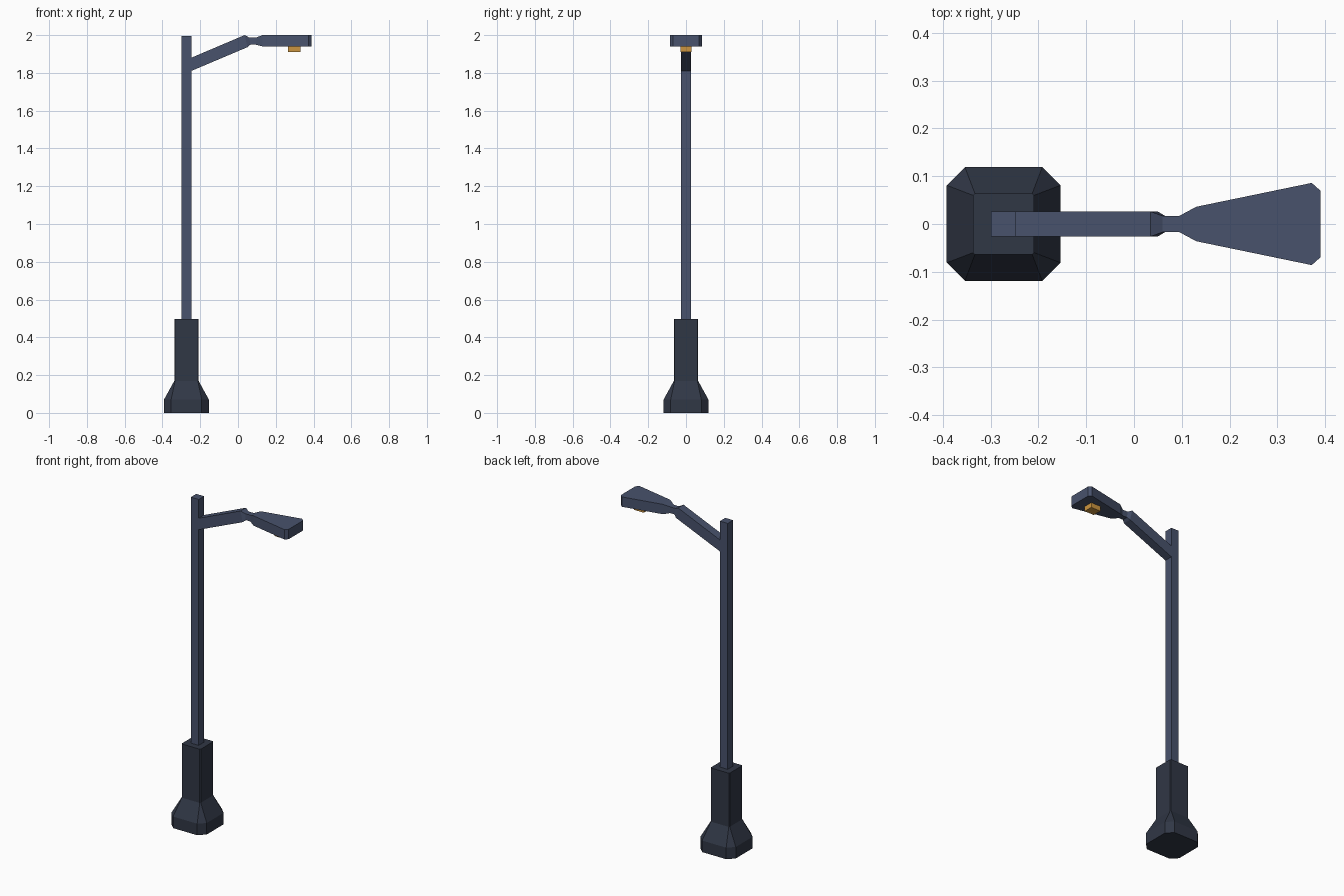
import bpy, bmesh

if "Cube" in bpy.data.objects:
    bpy.data.objects.remove(bpy.data.objects["Cube"])

POLE_X = -0.273


def material(name, rgb):
    m = bpy.data.materials.new(name)
    m.diffuse_color = (*rgb, 1)
    m.use_nodes = True
    m.node_tree.nodes["Principled BSDF"].inputs["Base Color"].default_value = m.diffuse_color
    return m


steel = material("blue_grey_steel", (0.065, 0.085, 0.15))
dark = material("dark_base", (0.03, 0.038, 0.06))
amber = material("amber_glass", (0.6, 0.3, 0.05))


def loft(name, rings, mat):
    """Skin a series of equal-length point rings and cap both ends."""
    bm = bmesh.new()
    loops = [[bm.verts.new(p) for p in ring] for ring in rings]
    n = len(loops[0])
    for a, b in zip(loops, loops[1:]):
        for i in range(n):
            j = (i + 1) % n
            bm.faces.new((a[i], a[j], b[j], b[i]))
    bm.faces.new(loops[0])
    bm.faces.new(loops[-1])
    bmesh.ops.recalc_face_normals(bm, faces=bm.faces)
    mesh = bpy.data.meshes.new(name)
    bm.to_mesh(mesh)
    bm.free()
    mesh.materials.append(mat)
    obj = bpy.data.objects.new(name, mesh)
    bpy.context.collection.objects.link(obj)
    return obj


def octagon(r, cut, z):
    """Square of half-width r with its corners cut off, at height z."""
    k = r - cut
    pts = [(r, -k), (r, k), (k, r), (-k, r), (-r, k), (-r, -k), (-k, -r), (k, -r)]
    return [(POLE_X + x, y, z) for x, y in pts]


def rect(x0, x1, r, z):
    return [(x0, -r, z), (x1, -r, z), (x1, r, z), (x0, r, z)]


# Flared pedestal with chamfered corners
loft("base", [octagon(0.119, 0.038, 0), octagon(0.119, 0.038, 0.07),
              octagon(0.064, 0.004, 0.17), octagon(0.064, 0.004, 0.497)], dark)

# Square pole
loft("pole", [rect(POLE_X - 0.026, POLE_X + 0.026, 0.026, z) for z in (0.497, 1.995)], steel)

# Rising arm, pinched neck and widening lamp head:
# top x, top z, bottom x, bottom z, half width
stations = [
    (-0.248, 1.88, -0.248, 1.81, 0.026),
    (0.035, 2.00, 0.050, 1.936, 0.026),
    (0.060, 1.987, 0.065, 1.949, 0.017),
    (0.095, 1.987, 0.095, 1.949, 0.017),
    (0.130, 2.00, 0.130, 1.94, 0.036),
    (0.372, 2.00, 0.372, 1.94, 0.086),
    (0.390, 2.00, 0.390, 1.94, 0.070),
]
loft("arm_and_lamp_head",
     [[(xt, -w, zt), (xt, w, zt), (xb, w, zb), (xb, -w, zb)]
      for xt, zt, xb, zb, w in stations], steel)

# Small lamp under the head
loft("lamp", [rect(0.265, 0.33, 0.028, z) for z in (1.91, 1.94)], amber)
